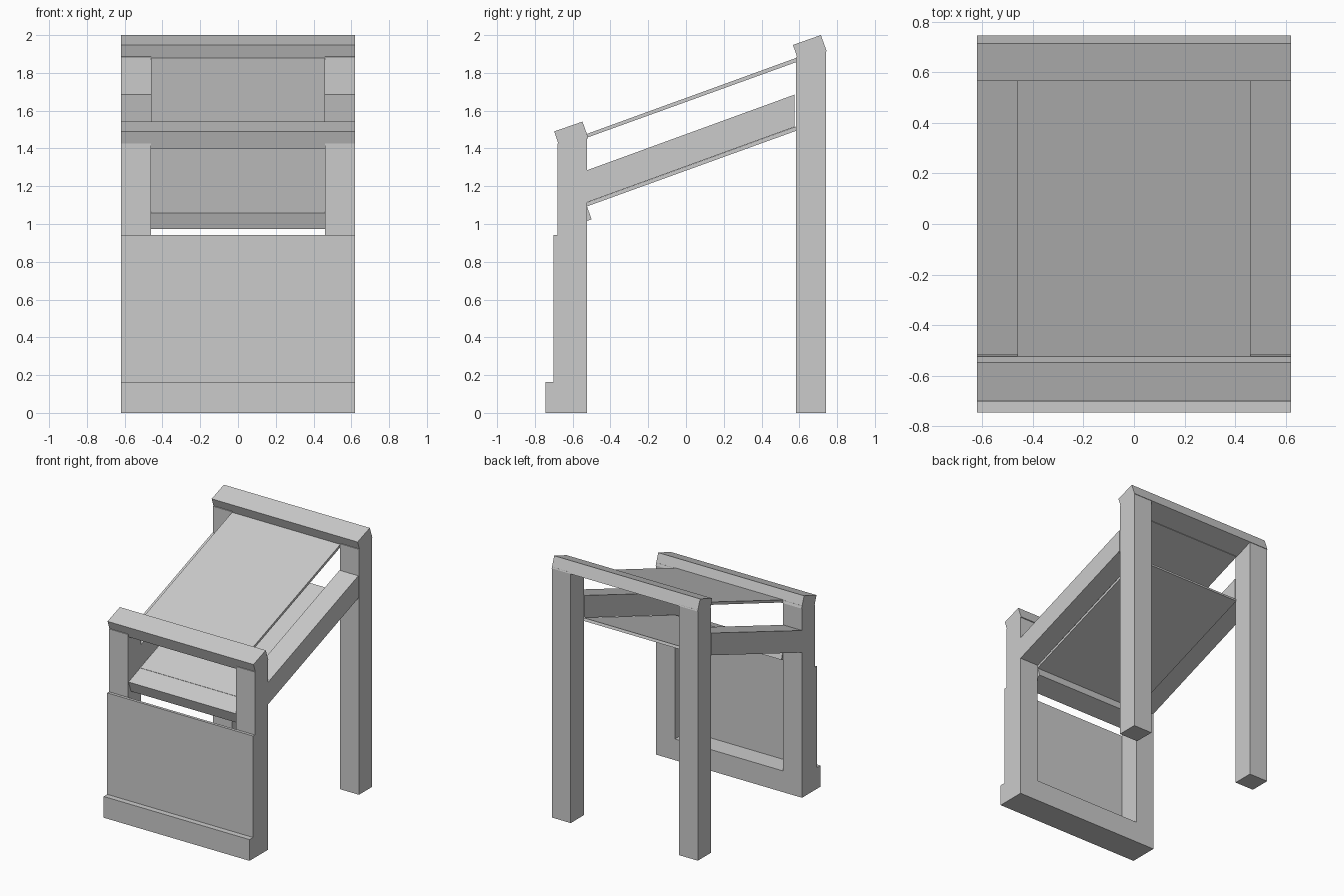
import bpy, bmesh

if "Cube" in bpy.data.objects:
    bpy.data.objects.remove(bpy.data.objects["Cube"])

OUT, IN = 0.62, 0.46   # outer half width, half width between the posts


def extrude(name, profile, x0, x1):
    """Extrude a side profile of (y, z) points from x0 to x1."""
    bm = bmesh.new()
    face = bm.faces.new([bm.verts.new((x0, y, z)) for y, z in profile])
    moved = bmesh.ops.extrude_face_region(bm, geom=[face])["geom"]
    verts = [v for v in moved if isinstance(v, bmesh.types.BMVert)]
    bmesh.ops.translate(bm, verts=verts, vec=(x1 - x0, 0, 0))
    bmesh.ops.recalc_face_normals(bm, faces=bm.faces)
    mesh = bpy.data.meshes.new(name)
    bm.to_mesh(mesh)
    bm.free()
    obj = bpy.data.objects.new(name, mesh)
    bpy.context.collection.objects.link(obj)
    return obj


def span(name, profile, half):
    return extrude(name, profile, -half, half)


def pair(name, profile):
    extrude(name + "_right", profile, IN, OUT)
    extrude(name + "_left", profile, -OUT, -IN)


def rect(y0, y1, z0, z1):
    return [(y0, z0), (y1, z0), (y1, z1), (y0, z1)]


# Posts with slanted tops tucked into the caps
pair("front_post", [(-0.68, 0), (-0.523, 0), (-0.523, 1.475), (-0.68, 1.425)])
pair("rear_post", [(0.583, 0), (0.742, 0), (0.742, 1.925), (0.583, 1.885)])

# Tilted cap beams
span("front_cap", [(-0.698, 1.49), (-0.548, 1.542), (-0.517, 1.455), (-0.667, 1.40)], OUT)
span("rear_cap", [(0.566, 1.948), (0.714, 2.0), (0.745, 1.915), (0.597, 1.86)], OUT)

# Sloping side rails between the posts
pair("side_rail", [(-0.523, 1.115), (0.575, 1.514), (0.575, 1.685), (-0.523, 1.285)])

# Thin sloping panels
span("top_panel", [(-0.53, 1.455), (0.592, 1.86), (0.585, 1.88), (-0.535, 1.473)], IN)
span("lower_panel", [(-0.53, 1.091), (0.59, 1.496), (0.583, 1.516), (-0.53, 1.112)], IN)

# Tilted beam at the front edge of the lower panel
span("lower_front_beam", [(-0.672, 1.057), (-0.53, 1.11), (-0.5, 1.025), (-0.641, 0.973)], IN)

# Front board and plinth
span("front_board", rect(-0.702, -0.68, 0.163, 0.942), OUT)
span("plinth", rect(-0.745, -0.523, 0, 0.163), OUT)
